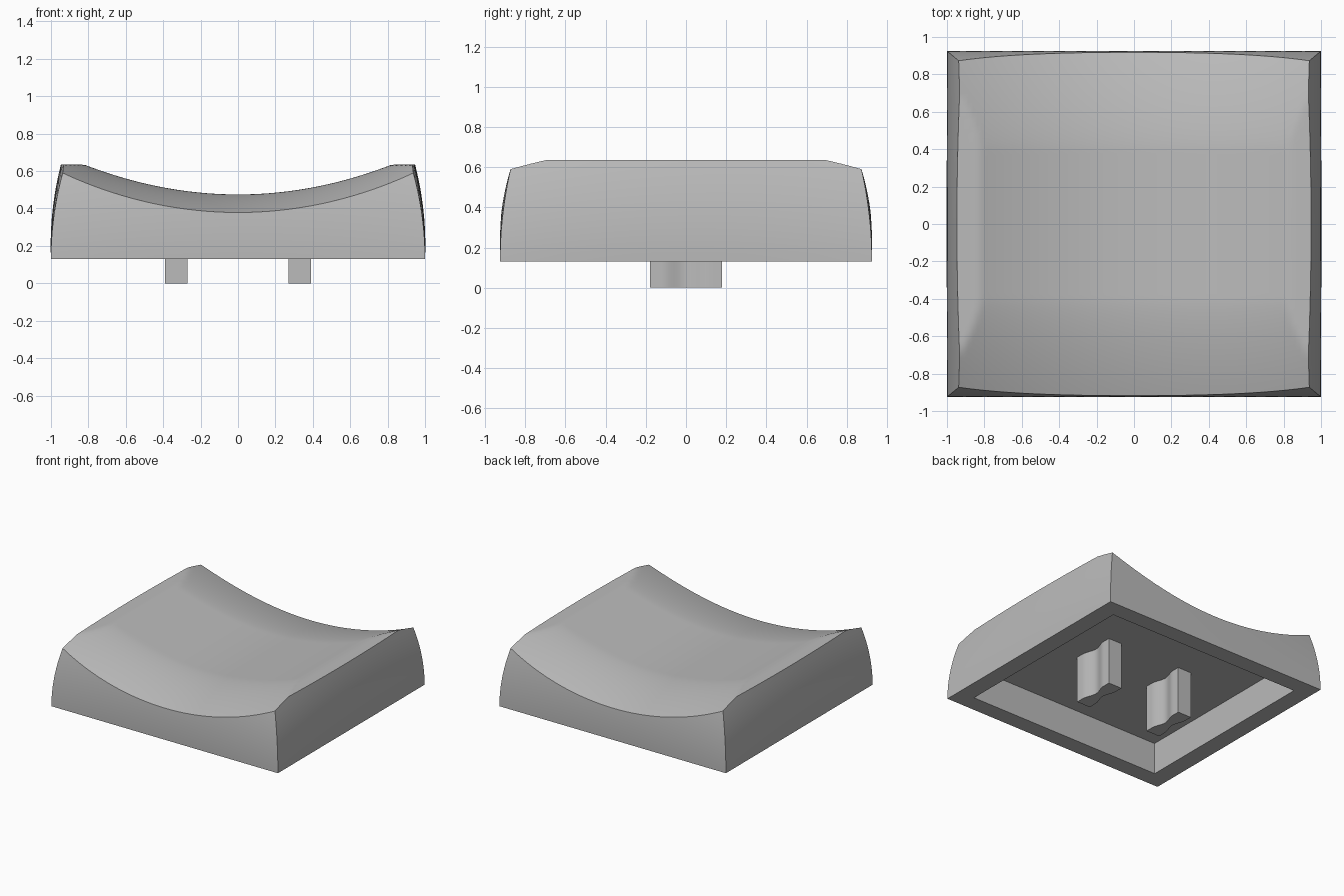
import bpy, bmesh, math

if "Cube" in bpy.data.objects:
    bpy.data.objects.remove(bpy.data.objects["Cube"], do_unlink=True)

BASE, PEAK, CEILING = 0.13, 0.635, 0.375
N = 72  # segments per side

grey = bpy.data.materials.new("plain grey")
grey.use_nodes = True
COLOR = (0.5, 0.5, 0.5, 1)
grey.diffuse_color = COLOR
grey.node_tree.nodes["Principled BSDF"].inputs["Base Color"].default_value = COLOR


def make_object(name, bm):
    bmesh.ops.remove_doubles(bm, verts=bm.verts, dist=1e-5)
    bmesh.ops.recalc_face_normals(bm, faces=bm.faces)
    mesh = bpy.data.meshes.new(name)
    bm.to_mesh(mesh)
    bm.free()
    mesh.materials.append(grey)
    obj = bpy.data.objects.new(name, mesh)
    bpy.context.collection.objects.link(obj)
    bpy.ops.object.select_all(action="DESELECT")
    obj.select_set(True)
    bpy.context.view_layer.objects.active = obj
    bpy.ops.object.shade_smooth_by_angle(angle=math.radians(30))
    return obj


def dish(x, y):
    """Height of the scooped top, rolled down at front and back, flat on the rims."""
    t = max(0, abs(y) - 0.4) / 0.52
    return min(PEAK, 0.475 + 0.236 * x * x * (1 - 0.05 * t) - 0.097 * t ** 1.6)


def place(u, v, z):
    """Point on the tapering, slightly bulging rectangle at height z."""
    s = (z - BASE) / 0.45
    x = u * (1 - 0.06 * s * s + 0.020 * s * (1 - v * v))
    y = v * (0.925 - 0.05 * s * s + 0.015 * s * (1 - u * u))
    return x, y, z


def top_point(u, v):
    z = 0.5
    for _ in range(12):
        x, y, _z = place(u, v, z)
        z = dish(x, y)
    return place(u, v, z)


def bridge(bm, a, b):
    for i in range(len(a)):
        j = (i + 1) % len(a)
        bm.faces.new((a[i], a[j], b[j], b[i]))


# Cap: hollow underside, rim, curved walls, dished top
bm = bmesh.new()
steps = [2 * i / N - 1 for i in range(N + 1)]
edge = ([(s, -1) for s in steps[:-1]] + [(1, s) for s in steps[:-1]]
        + [(-s, 1) for s in steps[:-1]] + [(-1, -s) for s in steps[:-1]])
rings = [[(u * 0.85, v * 0.78, CEILING) for u, v in edge],
         [(u * 0.86, v * 0.79, BASE) for u, v in edge]]
for k in range(13):
    rings.append([place(u, v, BASE + (top_point(u, v)[2] - BASE) * k / 12)
                  for u, v in edge])
loops = [[bm.verts.new(p) for p in ring] for ring in rings]
bm.faces.new(loops[0])
for a, b in zip(loops, loops[1:]):
    bridge(bm, a, b)
grid = [[bm.verts.new(top_point(u, v)) for u in steps] for v in steps]
for r0, r1 in zip(grid, grid[1:]):
    for i in range(N):
        bm.faces.new((r0[i], r0[i + 1], r1[i + 1], r1[i]))
make_object("cap", bm)


# Mounting prongs with waisted sides
def waist(y):
    return 0.06 - 0.014 * (1 + math.cos(math.pi * min(1, abs(y) / 0.12)))


ys = [-0.18 + 0.36 * i / 24 for i in range(25)]
outline = [(waist(y), y) for y in ys] + [(-waist(y), y) for y in reversed(ys)]
for name, cx in (("left_prong", 0.33), ("right_prong", -0.33)):
    bm = bmesh.new()
    low, high = ([bm.verts.new((cx + x, y, z)) for x, y in outline]
                 for z in (0, CEILING + 0.01))
    bm.faces.new(low)
    bm.faces.new(high)
    bridge(bm, low, high)
    make_object(name, bm)
